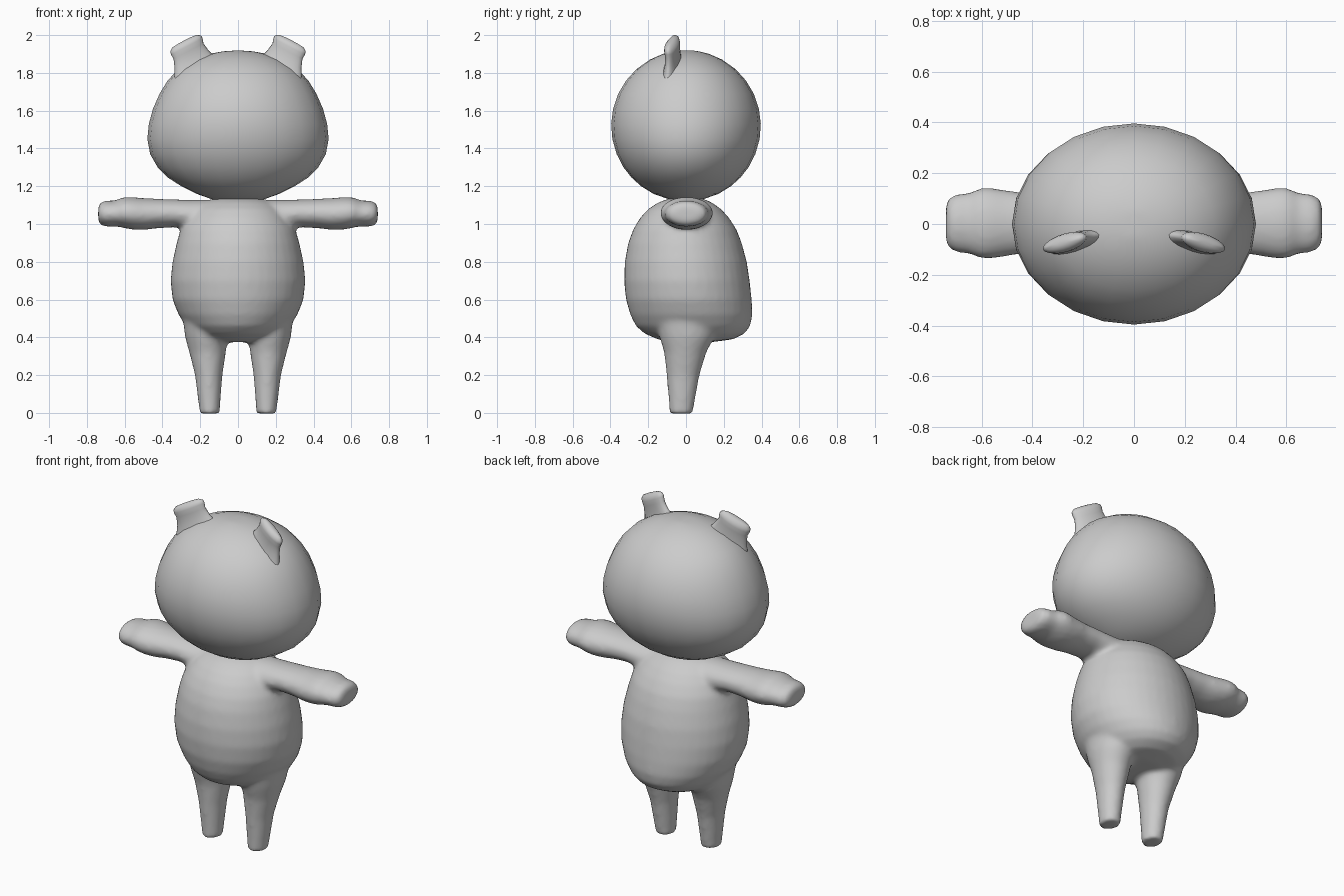
import bpy, bmesh, math
from mathutils import Vector

grey = bpy.data.materials.new("soft grey")
grey.diffuse_color = (0.6, 0.6, 0.6, 1)


def loft(bm, rings, seg):
    """Skin a closed tube through ellipses given as (centre, half axis u, half axis v)."""
    loops = []
    for c, u, v in rings:
        c, u, v = Vector(c), Vector(u), Vector(v)
        loops.append([bm.verts.new(c + u * math.cos(2 * math.pi * i / seg)
                                   + v * math.sin(2 * math.pi * i / seg)) for i in range(seg)])
    for a, b in zip(loops, loops[1:]):
        for i in range(seg):
            j = (i + 1) % seg
            bm.faces.new((a[i], a[j], b[j], b[i]))
    bm.faces.new(loops[0])
    bm.faces.new(loops[-1])


def finish(bm, name):
    bmesh.ops.recalc_face_normals(bm, faces=bm.faces[:])
    mesh = bpy.data.meshes.new(name)
    bm.to_mesh(mesh)
    bm.free()
    mesh.materials.append(grey)
    mesh.shade_smooth()
    ob = bpy.data.objects.new(name, mesh)
    bpy.context.collection.objects.link(ob)
    return ob


def upright(z, x, hx, y0, y1):
    return (x, (y0 + y1) / 2, z), (hx, 0, 0), (0, (y1 - y0) / 2, 0)


# Head: round from the side, heavier cheeks from the front
head_profile = [(1.121, .06), (1.13, .135), (1.16, .22), (1.20, .30), (1.245, .37), (1.30, .425),
                (1.37, .465), (1.45, .48), (1.53, .472), (1.61, .45), (1.69, .415), (1.76, .372),
                (1.82, .315), (1.87, .235), (1.90, .155), (1.914, .08), (1.918, .02)]
bm = bmesh.new()
loft(bm, [upright(z, 0, hx, -r, r) for z, hx in head_profile
          for r in [math.sqrt(max(.4 ** 2 - (z - 1.52) ** 2, .0004)) * .99]], 24)
finish(bm, "head")

# Ears: flat flared plates leaning outward
ear_profile = [(.215, -.07, 1.78, .15, .055), (.23, -.07, 1.83, .125, .042),
               (.245, -.07, 1.87, .105, .034), (.262, -.072, 1.915, .092, .034),
               (.271, -.074, 1.94, .097, .036), (.277, -.075, 1.955, .095, .032),
               (.284, -.076, 1.968, .075, .018), (.286, -.076, 1.971, .03, .006)]
for s, side in ((1, "right"), (-1, "left")):
    width = Vector((s * .86, -.25, -.45))
    thick = width.cross(Vector((s * .46, 0, .88))).normalized()
    bm = bmesh.new()
    loft(bm, [((s * x, y, z), width * w, thick * t) for x, y, z, w, t in ear_profile], 20)
    finish(bm, side + "_ear")

# Body: belly with a fuller seat, arms and legs fused into one skin
torso = [(.375, .14, -.10, .14), (.39, .19, -.15, .25), (.42, .235, -.22, .31), (.46, .275, -.265, .34),
         (.52, .315, -.295, .352), (.60, .347, -.318, .348), (.70, .357, -.328, .337),
         (.80, .347, -.324, .322), (.90, .325, -.306, .295), (.97, .305, -.28, .268),
         (1.03, .27, -.245, .23), (1.08, .23, -.20, .185), (1.115, .18, -.145, .135),
         (1.138, .11, -.08, .08)]
leg = [(-.004, .15, .053, -.088, .038), (.03, .151, .056, -.089, .041), (.20, .155, .073, -.103, .072),
       (.32, .161, .097, -.116, .108), (.40, .168, .112, -.14, .15), (.48, .17, .12, -.16, .17)]
arm = [(.10, .95, 1.13, .12), (.25, .965, 1.128, .118), (.33, .983, 1.13, .115), (.42, .978, 1.133, .118),
       (.50, .968, 1.137, .13), (.56, .97, 1.143, .14), (.60, .978, 1.143, .14), (.63, .985, 1.133, .128),
       (.65, .986, 1.124, .12), (.70, .986, 1.124, .115), (.727, .995, 1.115, .10), (.74, 1.01, 1.10, .08)]
bm = bmesh.new()
loft(bm, [upright(z, 0, hx, y0, y1) for z, hx, y0, y1 in torso], 40)
for s in (1, -1):
    loft(bm, [upright(z, s * x, hx, y0, y1) for z, x, hx, y0, y1 in leg], 24)
    loft(bm, [((s * x, .003, (z0 + z1) / 2), (0, hy, 0), (0, 0, (z1 - z0) / 2))
              for x, z0, z1, hy in arm], 24)
body = finish(bm, "body")
fuse = body.modifiers.new("fuse", 'REMESH')
fuse.mode = 'VOXEL'
fuse.voxel_size = .014
fuse.use_smooth_shade = True
blend = body.modifiers.new("blend", 'SMOOTH')
blend.factor = .5
blend.iterations = 8
